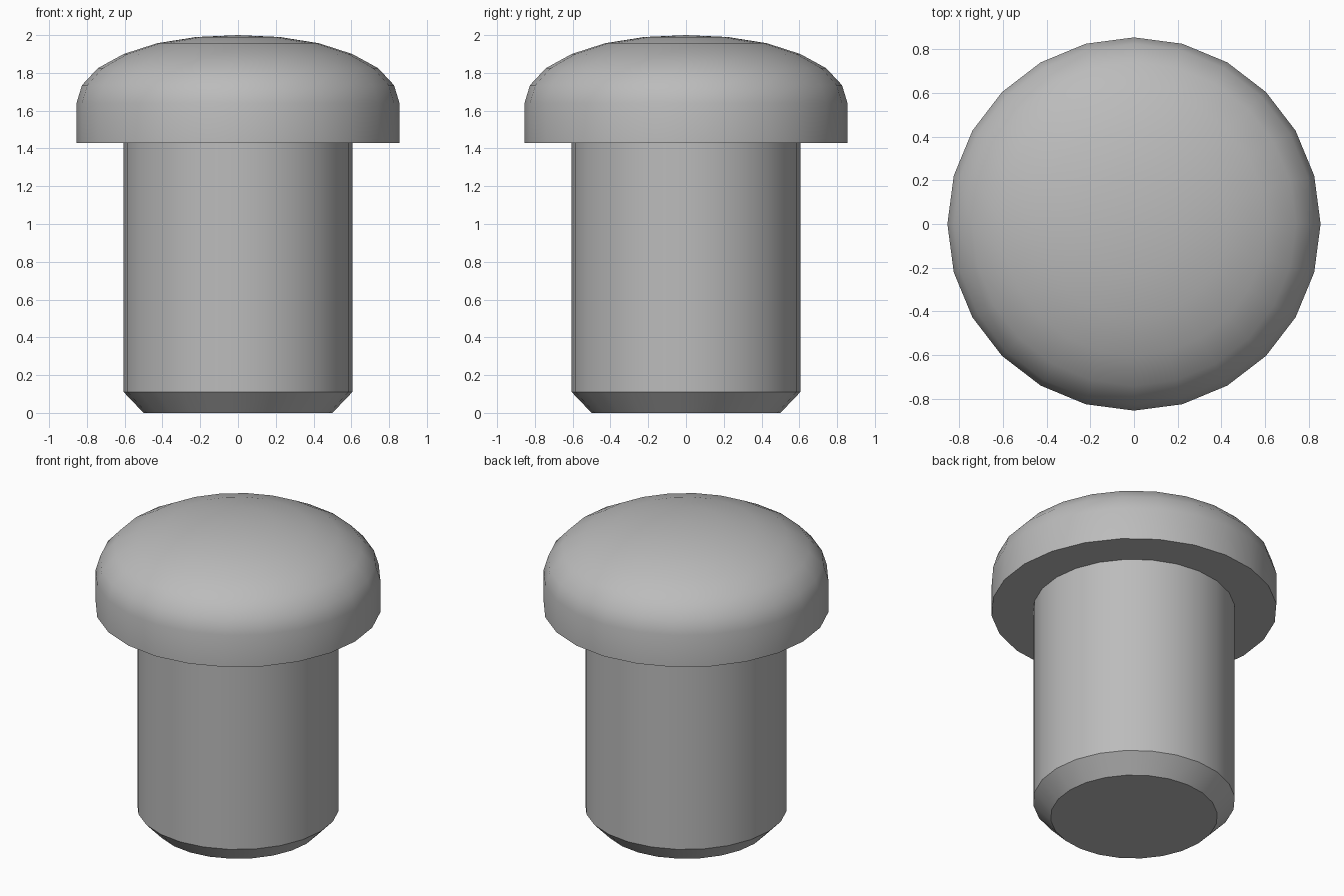
import bpy, bmesh
from math import radians, sin, cos

SIDES = 24

old = bpy.data.objects.get("Cube")
if old:
    bpy.data.objects.remove(old, do_unlink=True)

grey = bpy.data.materials.new("plain_grey")
grey.use_nodes = True
colour = (0.5, 0.5, 0.5, 1)
grey.diffuse_color = colour
grey.node_tree.nodes["Principled BSDF"].inputs["Base Color"].default_value = colour

# One closed profile of (radius, height), from the base up to the crown
profile = [
    (0.50, 0.0), (0.605, 0.11), (0.605, 1.43),                # chamfered shaft
    (0.855, 1.43), (0.855, 1.64),                             # head rim
    (0.826, 1.735), (0.742, 1.825), (0.605, 1.90),            # rounded shoulder
    (0.428, 1.957), (0.221, 1.99),                            # shallow dome
]

# Revolve the profile and close both ends
bm = bmesh.new()
rings = [
    [bm.verts.new((r * cos(radians(360 * i / SIDES)),
                   r * sin(radians(360 * i / SIDES)), z)) for i in range(SIDES)]
    for r, z in profile
]
crown = bm.verts.new((0, 0, 2))
for i in range(SIDES):
    j = (i + 1) % SIDES
    for low, high in zip(rings, rings[1:]):
        bm.faces.new((low[i], low[j], high[j], high[i]))
    bm.faces.new((rings[-1][i], rings[-1][j], crown))
bm.faces.new(rings[0][::-1])

mesh = bpy.data.meshes.new("domed_pin")
bm.to_mesh(mesh)
bm.free()
mesh.materials.append(grey)
pin = bpy.data.objects.new("domed_pin", mesh)
bpy.context.collection.objects.link(pin)

# Smooth walls and dome, crisp chamfer, rim and base
bpy.ops.object.select_all(action='DESELECT')
pin.select_set(True)
bpy.context.view_layer.objects.active = pin
bpy.ops.object.shade_smooth_by_angle(angle=radians(35))
